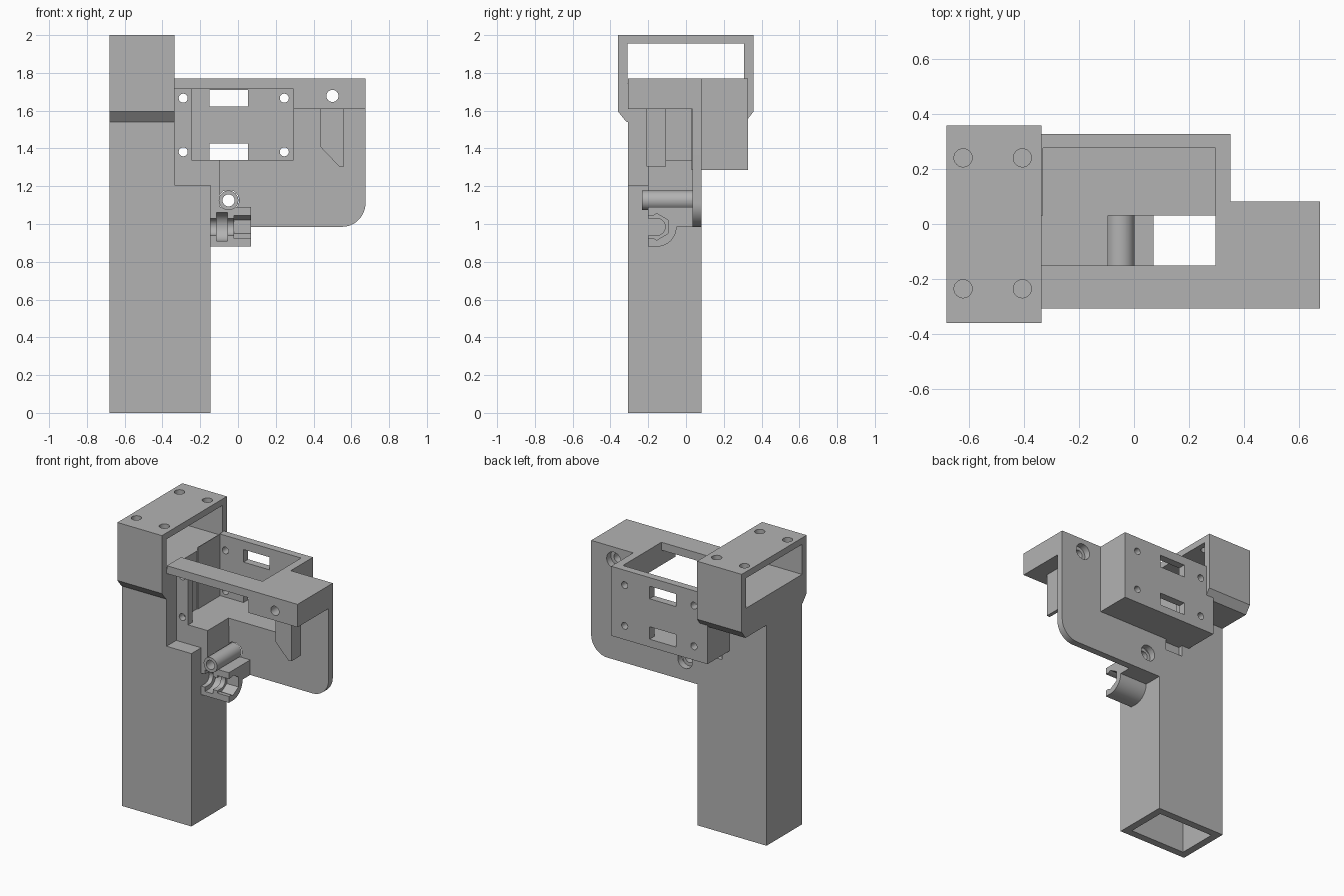
import bpy, bmesh, math
from mathutils import Matrix

if "Cube" in bpy.data.objects:
    bpy.data.objects.remove(bpy.data.objects["Cube"])

grey = bpy.data.materials.new("matte_grey")
grey.diffuse_color = (0.45, 0.45, 0.45, 1)
grey.use_nodes = True
grey.node_tree.nodes["Principled BSDF"].inputs["Base Color"].default_value = grey.diffuse_color


def finish(name, bm):
    bmesh.ops.recalc_face_normals(bm, faces=bm.faces)
    me = bpy.data.meshes.new(name)
    bm.to_mesh(me)
    bm.free()
    me.materials.append(grey)
    ob = bpy.data.objects.new(name, me)
    bpy.context.collection.objects.link(ob)
    return ob


def box(name, x, y, z):
    return prism(name, [(x[0], z[0]), (x[1], z[0]), (x[1], z[1]), (x[0], z[1])], y, 'Y')


def prism(name, pts, span, axis):
    """Extrude a profile: axis Y takes (x, z) points, axis X takes (y, z) points."""
    bm = bmesh.new()
    place = (lambda p, s: (p[0], s, p[1])) if axis == 'Y' else (lambda p, s: (s, p[0], p[1]))
    a = [bm.verts.new(place(p, span[0])) for p in pts]
    b = [bm.verts.new(place(p, span[1])) for p in pts]
    bm.faces.new(a)
    bm.faces.new(b[::-1])
    for i in range(len(pts)):
        j = (i + 1) % len(pts)
        bm.faces.new((a[i], b[i], b[j], a[j]))
    return finish(name, bm)


def rod(name, axis, c, span, r, sides=32):
    """Cylinder along an axis; c holds the two other coordinates in order."""
    bm = bmesh.new()
    bmesh.ops.create_cone(bm, cap_ends=True, segments=sides, radius1=r, radius2=r,
                          depth=span[1] - span[0])
    m = (span[0] + span[1]) / 2
    if axis == 'X':
        mat = Matrix.Translation((m, *c)) @ Matrix.Rotation(math.pi / 2, 4, 'Y')
    elif axis == 'Y':
        mat = Matrix.Translation((c[0], m, c[1])) @ Matrix.Rotation(math.pi / 2, 4, 'X')
    else:
        mat = Matrix.Translation((*c, m))
    bm.transform(mat)
    return finish(name, bm)


def arc(cx, cz, r, a0, a1, n=12):
    return [(cx + r * math.cos(math.radians(a0 + (a1 - a0) * i / n)),
             cz + r * math.sin(math.radians(a0 + (a1 - a0) * i / n))) for i in range(n + 1)]


def combine(target, others, op):
    for o in others:
        m = target.modifiers.new("combine", 'BOOLEAN')
        m.operation, m.solver, m.object = op, 'EXACT', o
        bpy.context.view_layer.objects.active = target
        bpy.ops.object.modifier_apply(modifier=m.name)
        bpy.data.objects.remove(o)


# Handle post, stepped near the top
body = prism("body", [(-.68, 0), (-.145, 0), (-.145, 1.207), (-.337, 1.207),
                      (-.337, 1.65), (-.68, 1.65)], (-.307, .082), 'Y')
combine(body, [
    # Wide head with chamfered lower edges
    prism("head", [(-.315, 1.54), (.315, 1.54), (.357, 1.595), (.357, 2),
                   (-.36, 2), (-.36, 1.595)], (-.68, -.336), 'X'),
    # Side plate with a rounded lower corner
    prism("side_plate", [(-.2, .985), *arc(.55, 1.11, .125, -90, 0), (.675, 1.7),
                         (-.2, 1.7)], (.035, .082), 'Y'),
    # Tray at the back, end block, front bar
    box("tray", (-.395, .35), (.03, .327), (1.285, 1.77)),
    box("end_block", (.295, .675), (-.307, .082), (1.61, 1.77)),
    box("front_bar", (-.4, .3), (-.307, -.15), (1.715, 1.77)),
    # Inner block below the tray, and the lug carrying two screw holes
    box("inner_block", (-.4, -.095), (-.2, .05), (1.08, 1.34)),
    box("lug", (-.4, -.245), (-.2, -.15), (1.33, 1.73)),
    # Hanging tab under the end block
    prism("tab", [(.435, 1.65), (.435, 1.41), (.535, 1.305), (.56, 1.305), (.56, 1.65)],
          (-.21, -.105), 'Y'),
    # Screw tube, bridge and nut cradle
    rod("screw_tube", 'Y', (-.05, 1.125), (-.233, .05), .052),
    box("bridge", (-.16, .07), (-.18, .05), (.985, 1.09)),
    prism("cradle", [(-.2, 1.09), (-.2, .88), *arc(-.155, .985, .105, -90, 0), (-.05, 1.09)],
          (-.16, .07), 'X'),
], 'UNION')

cuts = [
    # Post bore, head slot, tray cavity
    box("post_bore", (-.628, -.197), (-.255, .03), (-.1, 1.15)),
    box("head_slot", (-.8, -.335), (-.31, .307), (1.745, 1.955)),
    box("tray_cavity", (-.33, .295), (-.15, .275), (1.34, 1.9)),
    # Nut pocket, thread bore and ring pocket along the cradle
    rod("nut_pocket", 'X', (-.155, .985), (-.02, .2), .07, 6),
    box("nut_entry", (-.02, .2), (-.3, -.155), (.924, 1.046)),
    rod("thread_bore", 'X', (-.155, .985), (-.145, .1), .045),
    box("thread_entry", (-.145, .1), (-.3, -.155), (.94, 1.03)),
    rod("ring_pocket", 'X', (-.155, .985), (-.115, -.055), .075),
    box("ring_entry", (-.115, -.055), (-.3, -.155), (.91, 1.06)),
]
# Turn the nut pocket so a corner points backward
cuts[3].data.transform(Matrix.Translation((0, -.155, .985)) @ Matrix.Rotation(math.pi / 2, 4, 'X')
                       @ Matrix.Translation((0, .155, -.985)))
# Windows in the tray back
for z in ((1.34, 1.427), (1.622, 1.71)):
    cuts.append(box("window", (-.15, .052), (.2, .5), z))
# Tray screw holes
for x in (-.29, .245):
    for z in (1.382, 1.666):
        cuts.append(rod("tray_hole", 'Y', (x, z), (-.28, .5), .024, 24))
# Head screw holes
for x in (-.62, -.405):
    for y in (-.235, .24):
        cuts.append(rod("head_hole", 'Z', (x, y), (1.9, 2.1), .033, 24))
# Counterbored screw holes through the plate
for c in ((.5, 1.678), (-.05, 1.125)):
    cuts.append(rod("bolt_hole", 'Y', c, (-.5, .2), .032, 24))
    cuts.append(rod("counterbore", 'Y', c, (.035, .2), .056, 24))
combine(body, cuts, 'DIFFERENCE')

# Smooth the round surfaces and keep edges sharp
body.select_set(True)
bpy.context.view_layer.objects.active = body
bpy.ops.object.shade_smooth_by_angle(angle=math.radians(30))
